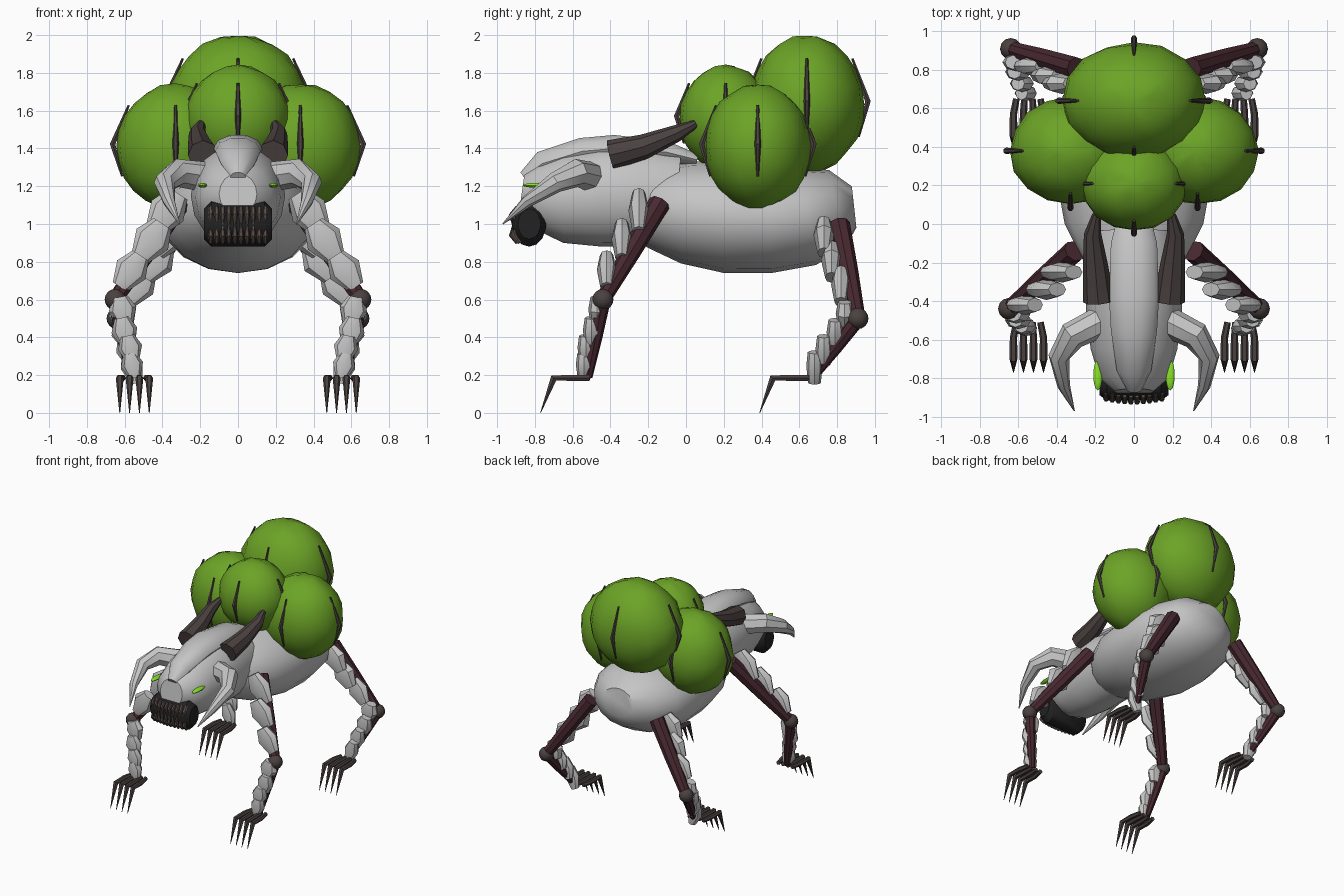
import bpy, bmesh, math, random
from mathutils import Vector

random.seed(4)
if "Cube" in bpy.data.objects:
    bpy.data.objects.remove(bpy.data.objects["Cube"], do_unlink=True)

X, Z = Vector((1, 0, 0)), Vector((0, 0, 1))
made = []


def material(name, rgb):
    m = bpy.data.materials.new(name)
    m.use_nodes = True
    m.diffuse_color = (*rgb, 1)
    m.node_tree.nodes["Principled BSDF"].inputs["Base Color"].default_value = (*rgb, 1)
    return m


hide = material("pale hide", (0.56, 0.56, 0.56))
green = material("sac green", (0.15, 0.37, 0.02))
horn_brown = material("horn brown", (0.07, 0.054, 0.052))
maroon = material("limb maroon", (0.065, 0.022, 0.031))
black = material("mouth black", (0.016, 0.016, 0.016))
tooth_brown = material("tooth brown", (0.11, 0.08, 0.07))
lime = material("eye lime", (0.25, 0.78, 0.02))


def finish(name, bm, mat):
    bmesh.ops.recalc_face_normals(bm, faces=bm.faces)
    me = bpy.data.meshes.new(name)
    bm.to_mesh(me)
    bm.free()
    me.materials.append(mat)
    ob = bpy.data.objects.new(name, me)
    bpy.context.collection.objects.link(ob)
    made.append(ob)
    return ob


def add_tube(bm, points, radii, sides=8, ref=X):
    """Skin a path with rings; a radius is a number or a (ref axis, other axis) pair."""
    pts = [Vector(p) for p in points]
    rings = []
    for i, (p, r) in enumerate(zip(pts, radii)):
        t = (pts[min(i + 1, len(pts) - 1)] - pts[max(i - 1, 0)]).normalized()
        u = (ref - t * ref.dot(t)).normalized()
        v = t.cross(u)
        a, b = r if isinstance(r, tuple) else (r, r)
        angles = [2 * math.pi * k / sides for k in range(sides)]
        rings.append([bm.verts.new(p + u * a * math.cos(q) + v * b * math.sin(q))
                      for q in angles])
    for lo, hi in zip(rings, rings[1:]):
        for k in range(sides):
            n = (k + 1) % sides
            bm.faces.new((lo[k], lo[n], hi[n], hi[k]))
    bm.faces.new(rings[0])
    bm.faces.new(rings[-1])


def tube(name, points, radii, mat, sides=8, ref=X):
    bm = bmesh.new()
    add_tube(bm, points, radii, sides, ref)
    return finish(name, bm, mat)


def loft(name, sections, sides=16):
    """Body shell along y from (y, z, half width, half height) sections."""
    return tube(name, [(0, y, z) for y, z, _, _ in sections],
                [(w, h) for _, _, w, h in sections], hide, sides)


def ball(name, centre, radii, mat, seg=16, rings=10, jitter=0.0):
    bm = bmesh.new()
    bmesh.ops.create_uvsphere(bm, u_segments=seg, v_segments=rings, radius=1)
    for v in bm.verts:
        v.co *= 1 + random.uniform(-jitter, jitter)
        v.co = Vector(centre) + Vector([a * b for a, b in zip(v.co, radii)])
    return finish(name, bm, mat)


# Torso, head and ridge plate over the skull
loft("torso", [(-.28, 1.08, .18, .16), (-.18, 1.08, .27, .21), (0, 1.06, .36, .27),
               (.22, 1.04, .4, .3), (.45, 1.03, .41, .29), (.65, 1.04, .38, .26),
               (.8, 1.08, .28, .21), (.89, 1.09, .14, .11)])
loft("head", [(-.87, 1.16, .1, .11), (-.8, 1.15, .18, .17), (-.65, 1.14, .225, .24),
              (-.45, 1.15, .25, .27), (-.25, 1.15, .25, .27), (-.05, 1.13, .22, .25)])
loft("skull_plate", [(-.86, 1.25, .04, .03), (-.76, 1.32, .09, .07), (-.55, 1.385, .12, .075),
                     (-.38, 1.4, .13, .075), (-.1, 1.38, .12, .06), (.06, 1.34, .08, .03)], 10)

# Mouth with two rows of teeth
tube("mouth", [(x, -.83, 1.0) for x in (-.18, -.14, .14, .18)],
     [(.08, .06), (.12, .09), (.12, .09), (.08, .06)], black, 14, Z)
bm = bmesh.new()
for k in range(10):
    x = -.145 + k * .0322
    y = -.915 + .8 * x * x
    add_tube(bm, [(x, y + .02, 1.09), (x, y - .01, 1.05), (x, y, .98)], (.01, .014, .004), 6)
    add_tube(bm, [(x, y + .02, .9), (x, y - .01, .94), (x, y, 1.0)], (.01, .015, .004), 6)
finish("teeth", bm, tooth_brown)

# Sacs on the back, each ringed by four spindle thorns
sacs = {"rear_sac": ((0, .64, 1.635), (.37, .305, .365)),
        "front_sac": ((0, .21, 1.56), (.275, .245, .28)),
        "left_sac": ((.33, .38, 1.41), (.315, .28, .33)),
        "right_sac": ((-.33, .38, 1.41), (.315, .28, .33))}
for name, (c, r) in sacs.items():
    ball(name, c, r, green, 16, 12, .018)
    bm = bmesh.new()
    for q in range(4):
        a = q * math.pi / 2
        path = []
        for lat, out in ((-28, 1.02), (2, 1.06), (40, 1.03)):
            e = math.radians(lat)
            d = (math.cos(a) * math.cos(e), math.sin(a) * math.cos(e), math.sin(e))
            path.append([c[i] + r[i] * d[i] * out for i in range(3)])
        add_tube(bm, path, (.006, .017, .007), 6, Vector((-math.sin(a), math.cos(a), 0)))
    finish(name + "_thorns", bm, horn_brown)

# Leg layouts on the left side: limb joints, armour plates (centre, half width, half height)
legs = {
    "front": dict(joints=[(.31, -.14, 1.11), (.65, -.44, .6), (.56, -.52, .19)],
                  plates=[((.38, -.25, 1.06), .1, .12), ((.46, -.34, .91), .1, .11),
                          ((.57, -.42, .75), .09, .1), ((.61, -.47, .54), .075, .075),
                          ((.6, -.5, .43), .07, .075), ((.57, -.53, .34), .065, .07),
                          ((.56, -.54, .25), .06, .065)],
                  claw_y=-.53),
    "hind": dict(joints=[(.3, .81, 1.0), (.64, .91, .5), (.55, .68, .2)],
                 plates=[((.38, .73, .93), .1, .1), ((.44, .77, .8), .1, .1),
                         ((.53, .82, .67), .09, .1), ((.61, .84, .52), .075, .07),
                         ((.6, .79, .42), .07, .075), ((.58, .73, .33), .065, .08),
                         ((.56, .68, .24), .06, .085)],
                 claw_y=.63)}

for side, s in (("left", 1), ("right", -1)):
    def m(p):
        return (p[0] * s, p[1], p[2])

    # Swept-back horns, curved tusks and slit eyes
    tube(side + "_horn", [m(p) for p in ((.185, -.4, 1.365), (.2, -.22, 1.41),
                                         (.215, -.05, 1.48), (.195, .05, 1.53))],
         (.08, .066, .045, .022), horn_brown, 8)
    tube(side + "_tusk", [m(p) for p in ((.18, -.51, 1.25), (.32, -.58, 1.27), (.39, -.69, 1.22),
                                         (.365, -.84, 1.12), (.31, -.97, 1.0))],
         (.08, .075, .055, .033, .003), hide, 8, Z)
    ball(side + "_eye", m((.188, -.785, 1.205)), (.024, .08, .013), lime, 10, 6)

    for kind, leg in legs.items():
        label = f"{side}_{kind}_"
        a, b, c = [Vector(m(p)) for p in leg["joints"]]
        tube(label + "upper_limb", [a, a.lerp(b, .5), b], (.058, .052, .04), maroon)
        tube(label + "lower_limb", [b, b.lerp(c, .5), c], (.042, .036, .025), maroon)
        ball(label + "joint", b, (.056, .056, .056), horn_brown, 12, 8)

        # Barrel shaped armour down the front of the limb
        bm = bmesh.new()
        for i, (p, w, h) in enumerate(leg["plates"]):
            axis = (b - a) if i < 3 else (c - b)
            axis.y = 0
            axis = axis.normalized() * h
            p = Vector(m(p))
            add_tube(bm, [p - axis, p - axis * .1, p + axis],
                     [(w * .55, .036), (w, w * .3 + .025), (w * .5, .034)], 8)
        finish(label + "armour", bm, hide)

        # Four hooked claws
        bm = bmesh.new()
        y = leg["claw_y"]
        for k in range(4):
            x = (.47 + k * .052) * s
            add_tube(bm, [(x * .8 + .11 * s, y + .02, .185), (x, y - .06, .185),
                          (x, y - .17, .185), (x, y - .24, .0)],
                     (.017, .019, .021, .002), 6)
        finish(label + "claws", bm, horn_brown)

bpy.ops.object.select_all(action="DESELECT")
for ob in made:
    ob.select_set(True)
bpy.context.view_layer.objects.active = made[0]
bpy.ops.object.shade_smooth_by_angle(angle=math.radians(40))
